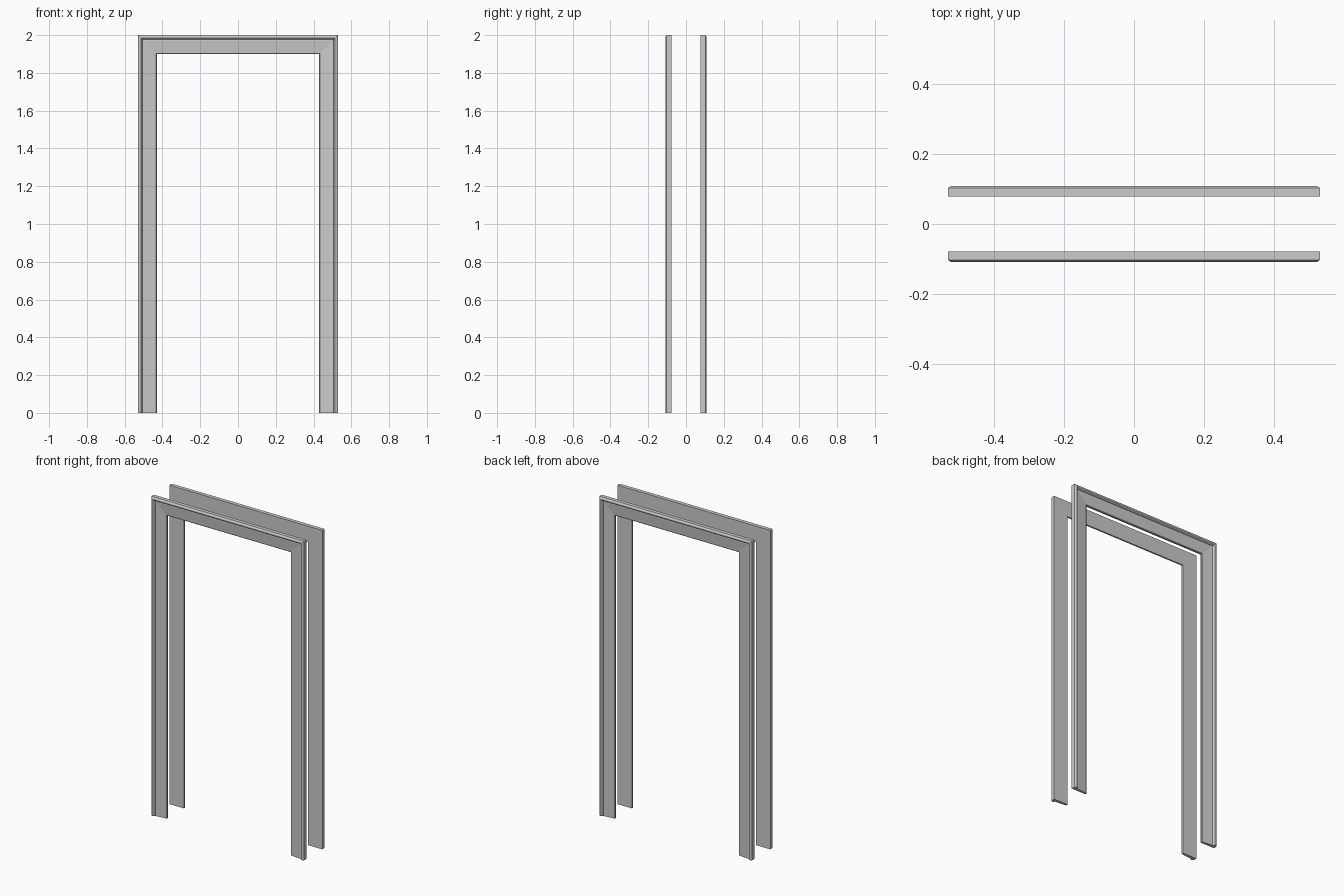
import bpy, bmesh

if "Cube" in bpy.data.objects:
    bpy.data.objects.remove(bpy.data.objects["Cube"])

# Casing cross-section: (distance outward from the opening, thickness off the wall)
PROFILE = [(0, 0), (0, 0.010), (0.003, 0.013), (0.072, 0.020), (0.076, 0.018),
           (0.080, 0.027), (0.084, 0.030), (0.091, 0.030), (0.100, 0.024), (0.100, 0)]
HALF_W, TOP, WALL = 0.43, 1.90, 0.078

# Path stations: (corner x, corner z, outward x, outward z), mitred at the top
PATH = [(-HALF_W, 0, -1, 0), (-HALF_W, TOP, -1, 1),
        (HALF_W, TOP, 1, 1), (HALF_W, 0, 1, 0)]


def casing(name, side):
    """Sweep the profile up one jamb, over the head and down the other."""
    bm = bmesh.new()
    rings = [[bm.verts.new((x + ox * u, side * (WALL + t), z + oz * u))
              for u, t in PROFILE] for x, z, ox, oz in PATH]
    n = len(PROFILE)
    for a, b in zip(rings, rings[1:]):
        for i in range(n):
            j = (i + 1) % n
            bm.faces.new((a[i], a[j], b[j], b[i]))
    # floor ends
    bm.faces.new(rings[0])
    bm.faces.new(rings[-1])
    bmesh.ops.recalc_face_normals(bm, faces=bm.faces)
    mesh = bpy.data.meshes.new(name)
    bm.to_mesh(mesh)
    bm.free()
    bpy.context.collection.objects.link(bpy.data.objects.new(name, mesh))


# Matching trim on both faces of the wall
casing("front_door_casing", -1)
casing("back_door_casing", 1)
